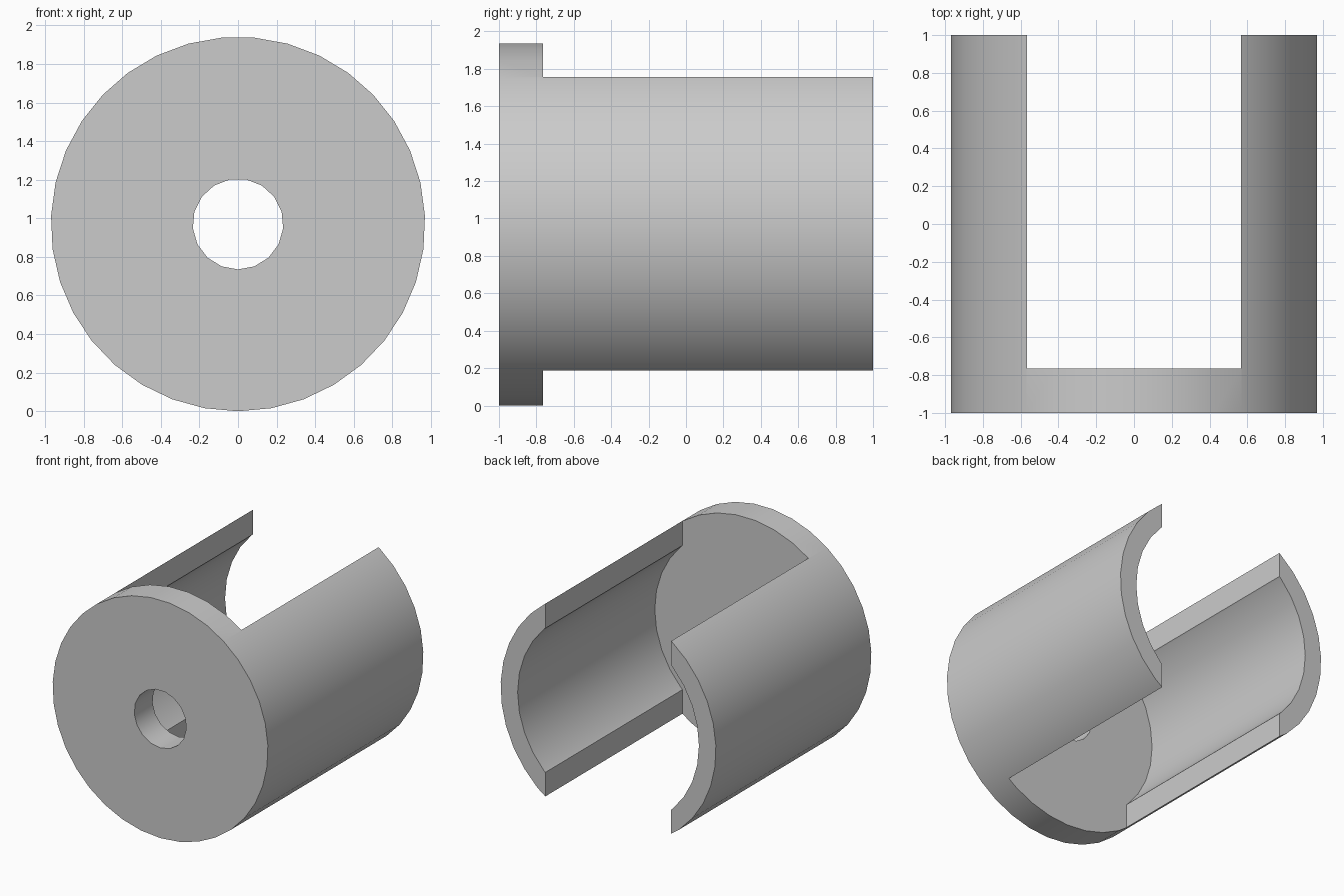
import bpy
import bmesh
from math import sin, cos, pi, radians

RADIUS = 0.97
FLANGE_BACK = -0.765

cube = bpy.data.objects.get("Cube")
if cube:
    bpy.data.objects.remove(cube, do_unlink=True)

grey = bpy.data.materials.new("plain grey")
grey.use_nodes = True
colour = (0.6, 0.6, 0.6, 1)
grey.diffuse_color = colour
grey.node_tree.nodes["Principled BSDF"].inputs["Base Color"].default_value = colour


def prism(name, outline, front, back):
    """Extrude an x, z outline along y."""
    bm = bmesh.new()
    face = bm.faces.new([bm.verts.new((x, front, z)) for x, z in outline])
    moved = bmesh.ops.extrude_face_region(bm, geom=[face], use_keep_orig=True)["geom"]
    verts = [v for v in moved if isinstance(v, bmesh.types.BMVert)]
    bmesh.ops.translate(bm, vec=(0, back - front, 0), verts=verts)
    bmesh.ops.recalc_face_normals(bm, faces=bm.faces)
    mesh = bpy.data.meshes.new(name)
    bm.to_mesh(mesh)
    bm.free()
    mesh.materials.append(grey)
    obj = bpy.data.objects.new(name, mesh)
    bpy.context.collection.objects.link(obj)
    return obj


def ring(radius, sides):
    """Regular outline with one corner at the bottom."""
    angles = [2 * pi * i / sides for i in range(sides)]
    return [(radius * sin(a), RADIUS - radius * cos(a)) for a in angles]


# Solid body, then the bore, the slot through top and bottom, and the front hole
body = prism("slotted_sleeve", ring(RADIUS, 35), -1, 1)
slot = [(-0.567, -1), (0.567, -1), (0.567, 3), (-0.567, 3)]
cutters = [
    prism("bore_cutter", ring(0.817, 32), FLANGE_BACK, 1.5),
    prism("slot_cutter", slot, FLANGE_BACK, 1.5),
    prism("hole_cutter", ring(0.235, 17), -1.5, 0),
]

bpy.ops.object.select_all(action="DESELECT")
body.select_set(True)
bpy.context.view_layer.objects.active = body
for cutter in cutters:
    cutter.hide_render = True
    mod = body.modifiers.new(cutter.name, "BOOLEAN")
    mod.operation = "DIFFERENCE"
    mod.solver = "EXACT"
    mod.object = cutter
    bpy.ops.object.modifier_apply(modifier=mod.name)
    bpy.data.objects.remove(cutter, do_unlink=True)

bpy.ops.object.shade_smooth_by_angle(angle=radians(30))
